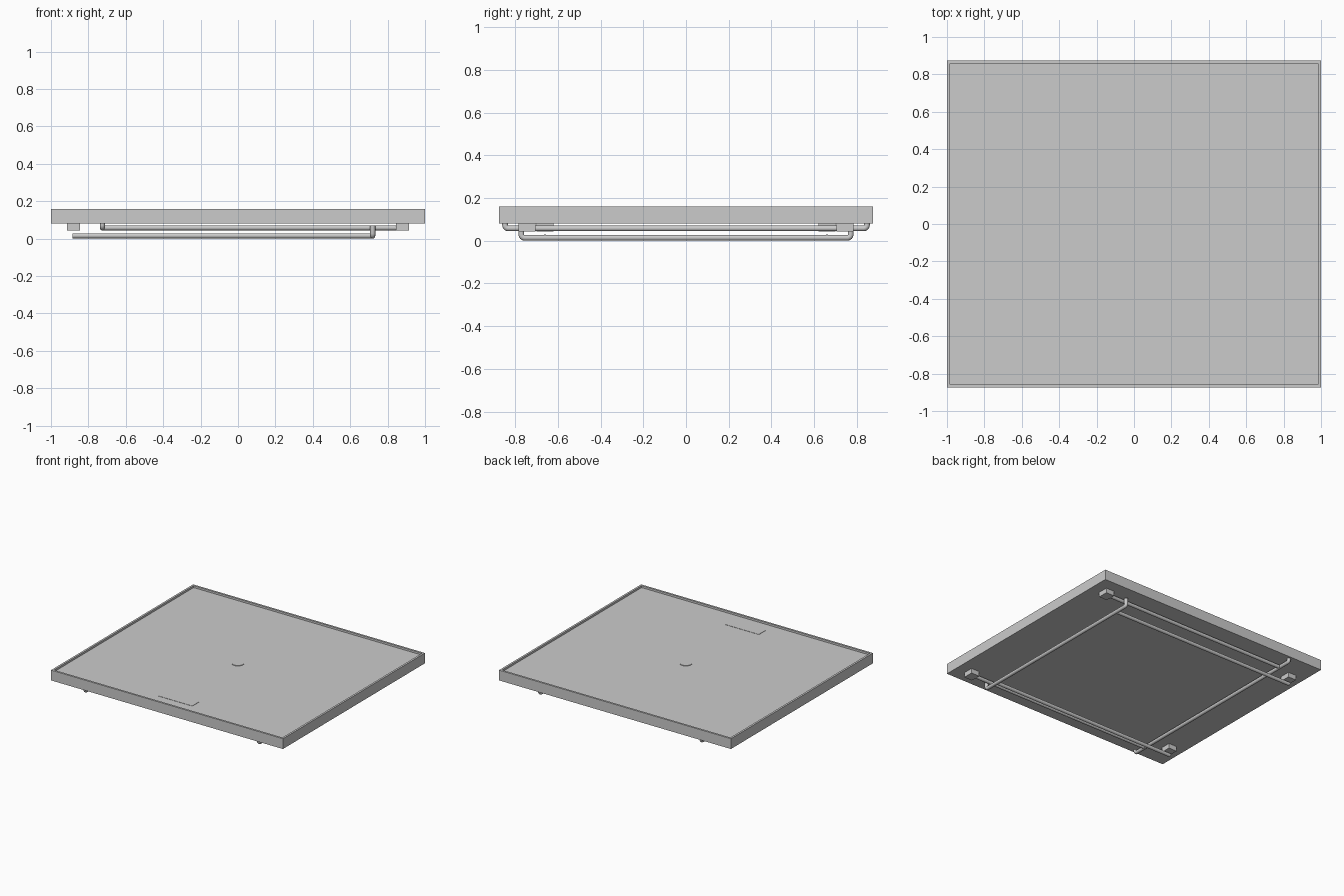
import bpy, bmesh, math
from mathutils import Vector

if "Cube" in bpy.data.objects:
    bpy.data.objects.remove(bpy.data.objects["Cube"])


def box(name, x0, x1, y0, y1, z0, z1):
    bm = bmesh.new()
    bmesh.ops.create_cube(bm, size=1)
    for v in bm.verts:
        v.co = ((x0 + x1) / 2 + v.co.x * (x1 - x0),
                (y0 + y1) / 2 + v.co.y * (y1 - y0),
                (z0 + z1) / 2 + v.co.z * (z1 - z0))
    me = bpy.data.meshes.new(name)
    bm.to_mesh(me)
    bm.free()
    ob = bpy.data.objects.new(name, me)
    bpy.context.collection.objects.link(ob)
    return ob


def tube(name, pts, r=0.014):
    cu = bpy.data.curves.new(name, 'CURVE')
    cu.dimensions = '3D'
    cu.bevel_depth = r
    cu.bevel_resolution = 3
    cu.use_fill_caps = True
    sp = cu.splines.new('POLY')
    sp.points.add(len(pts) - 1)
    for p, co in zip(sp.points, pts):
        p.co = (*co, 1)
    sp.use_smooth = True
    ob = bpy.data.objects.new(name, cu)
    bpy.context.collection.objects.link(ob)
    # turn into a mesh with crisp end caps
    bpy.ops.object.select_all(action='DESELECT')
    ob.select_set(True)
    bpy.context.view_layer.objects.active = ob
    bpy.ops.object.convert(target='MESH')
    bpy.ops.object.shade_smooth_by_angle(angle=math.radians(40))


def foot_bar(name, x, half, z, top):
    # crossbar whose ends turn up with a tight bend
    b = 0.015
    side = [Vector((x, half, top))]
    for i in range(5):
        a = math.radians(90 * i / 4)
        side.append(Vector((x, half - b + b * math.cos(a), z + b - b * math.sin(a))))
    other = [Vector((p.x, -p.y, p.z)) for p in reversed(side)]
    tube(name, side + other)


# Table top: slab with a narrow raised rim around a sunken surface
top = box("table_top", -1, 1, -0.875, 0.875, 0.08, 0.16)
bm = bmesh.new()
bm.from_mesh(top.data)
bm.normal_update()
face = max(bm.faces, key=lambda f: f.calc_center_median().z)
bmesh.ops.inset_region(bm, faces=[face], thickness=0.022)
surf = bmesh.ops.extrude_face_region(bm, geom=[face])['geom']
bmesh.ops.translate(bm, vec=(0, 0, -0.015), verts=[g for g in surf if isinstance(g, bmesh.types.BMVert)])
if face.is_valid:
    bmesh.ops.delete(bm, geom=[face], context='FACES_ONLY')
bmesh.ops.recalc_face_normals(bm, faces=bm.faces)
bm.to_mesh(top.data)
bm.free()

# Thin blank plate near the front edge and a small disc at the centre
box("label_plate", -0.145, 0.145, -0.77, -0.69, 0.144, 0.147)
bpy.ops.mesh.primitive_cylinder_add(vertices=32, radius=0.043, depth=0.007, location=(0, 0, 0.1455))
bpy.context.object.name = "centre_disc"
bpy.ops.object.shade_smooth_by_angle(angle=math.radians(40))

# Hinge brackets and the long bars of the two folded leg frames
for s, side in ((1, "back"), (-1, "front")):
    box("right_bracket_" + side, 0.845, 0.915, s * 0.745 - 0.04, s * 0.745 + 0.04, 0.043, 0.081)
    box("left_bracket_" + side, -0.915, -0.845, s * 0.66 - 0.04, s * 0.66 + 0.04, 0.043, 0.081)
    tube("upper_leg_" + side, [(0.85, s * 0.745, 0.058), (-0.725, s * 0.745, 0.058)])
    tube("lower_leg_" + side, [(-0.885, s * 0.66, 0.0155), (0.72, s * 0.66, 0.0155)])

# Foot crossbars
foot_bar("upper_foot_bar", -0.725, 0.847, 0.058, 0.081)
foot_bar("lower_foot_bar", 0.72, 0.771, 0.014, 0.071)
